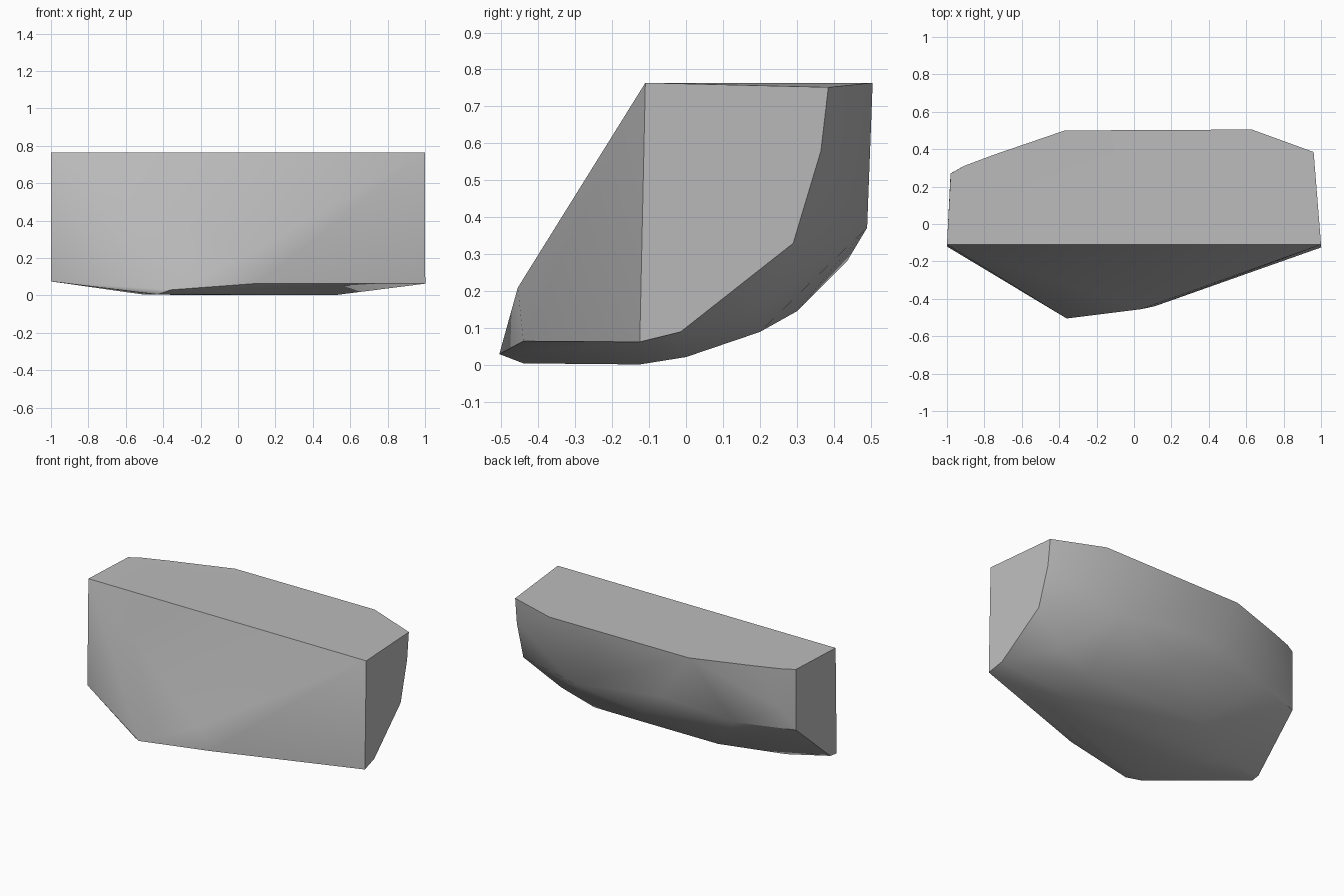
import bpy
import bmesh
import math

# Remove the default cube only
default_cube = bpy.data.objects.get("Cube")
if default_cube:
    bpy.data.objects.remove(default_cube, do_unlink=True)

TOP = 0.764

# Flat top outline, as (x, y)
top_rim = [(-1, -.11), (1, -.11), (.63, .505), (-.37, .5),
           (-.75, .37), (-.91, .31), (-.98, .27)]

# Flat cleaved end on the left, as (y, z); it leans in towards the back
left_end = [(.385, .752), (.365, .58), (.29, .33), (-.015, .09), (-.125, .063)]

# Flat cleaved end on the right, as (y, z)
right_end = [(.27, .37), (-.06, .08), (-.12, .075)]

# Chipped front ridge below the sloping face
front_ridge = [(-.36, -.505, .03), (.11, -.44, .065), (.04, -.455, .21)]

# Flattened underside
underside = [(-.43, -.44, .005), (.52, -.125, .002), (-.5, -.125, .004),
             (.45, 0, .022), (-.72, 0, .04)]

# Rounded back, from the lower belly up to the wall
back_bulge = [(.52, .2, .09), (-.37, .2, .09), (.75, .215, .165),
              (.1, .3, .146), (.02, .435, .28), (.47, .49, .372),
              (-.15, .485, .45), (-.62, .39, .37), (-.91, .31, .5)]


def left_x(y):
    """Lean of the left end plane."""
    return 1 - .08 * (y + .11)


def right_x(y):
    """Lean of the right end plane."""
    return -1 + .05 * (y + .11)


def make_material(name, value):
    mat = bpy.data.materials.new(name)
    mat.use_nodes = True
    color = (value, value, value, 1)
    mat.diffuse_color = color
    shader = mat.node_tree.nodes["Principled BSDF"]
    shader.inputs["Base Color"].default_value = color
    shader.inputs["Roughness"].default_value = .9
    return mat


def make_hull(name, points, material):
    """Wrap a convex skin around the corner points."""
    bm = bmesh.new()
    for point in points:
        bm.verts.new(point)
    hull = bmesh.ops.convex_hull(bm, input=bm.verts[:])
    inside = {v for key in ("geom_interior", "geom_unused") for v in hull[key]
              if isinstance(v, bmesh.types.BMVert) and not v.link_faces}
    bmesh.ops.delete(bm, geom=list(inside), context="VERTS")
    # Merge the triangles of the flat faces
    bmesh.ops.dissolve_limit(bm, angle_limit=math.radians(1),
                             verts=bm.verts[:], edges=bm.edges[:])
    bmesh.ops.recalc_face_normals(bm, faces=bm.faces[:])
    mesh = bpy.data.meshes.new(name)
    bm.to_mesh(mesh)
    bm.free()
    mesh.materials.append(material)
    obj = bpy.data.objects.new(name, mesh)
    bpy.context.collection.objects.link(obj)
    return obj


corners = [(x, y, TOP) for x, y in top_rim]
corners += [(left_x(y), y, z) for y, z in left_end]
corners += [(right_x(y), y, z) for y, z in right_end]
corners += front_ridge + underside + back_bulge

rock = make_hull("rock_chunk", corners, make_material("stone grey", .5))

# Soft shading on the rounded back, crisp cleaved edges
bpy.ops.object.select_all(action="DESELECT")
rock.select_set(True)
bpy.context.view_layer.objects.active = rock
bpy.ops.object.shade_smooth_by_angle(angle=math.radians(35))
